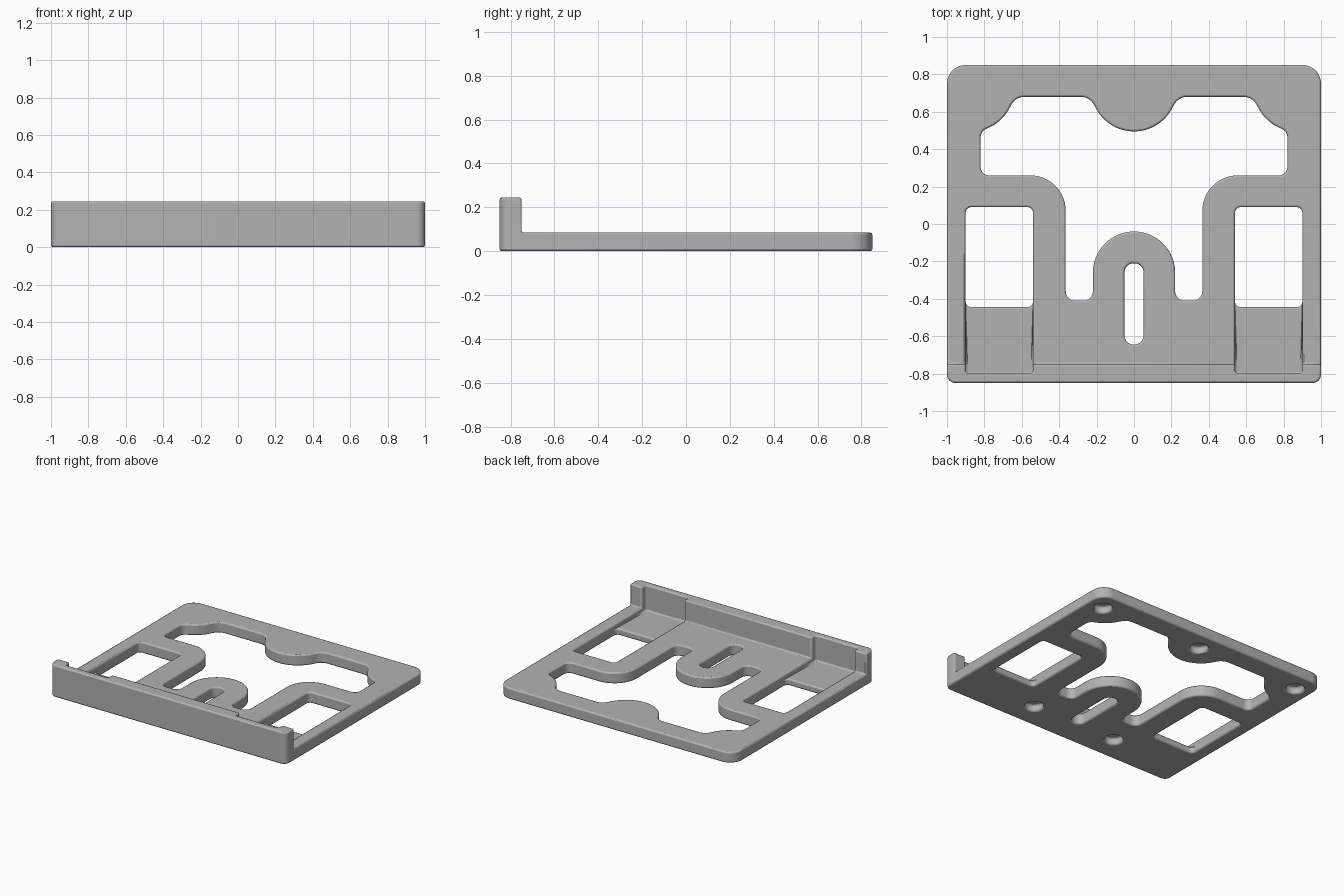
import bpy, bmesh
from math import cos, sin, radians, tan, pi
from mathutils import Vector

cube = bpy.data.objects.get("Cube")
if cube:
    bpy.data.objects.remove(cube, do_unlink=True)

THICK, WALL_TOP, FLOOR = 0.085, 0.245, 0.05

grey = bpy.data.materials.new("matte grey")
grey.use_nodes = True
grey.diffuse_color = (0.45, 0.45, 0.45, 1)
grey.node_tree.nodes["Principled BSDF"].inputs["Base Color"].default_value = (0.45, 0.45, 0.45, 1)


def arc(cx, cy, r, a0, a1, n=12):
    """Points on an arc, each with no corner rounding."""
    angles = [radians(a0 + (a1 - a0) * i / n) for i in range(n + 1)]
    return [(cx + r * cos(a), cy + r * sin(a), 0) for a in angles]


def rounded(corners):
    """Round each (x, y, radius) corner of a closed outline."""
    pts = []
    for i, (x, y, r) in enumerate(corners):
        p = Vector((x, y))
        if r == 0:
            pts.append(p)
            continue
        a = (Vector(corners[i - 1][:2]) - p).normalized()
        b = (Vector(corners[(i + 1) % len(corners)][:2]) - p).normalized()
        half = a.angle(b) / 2
        centre = p + (a + b).normalized() * (r / sin(half))
        start = p + a * (r / tan(half)) - centre
        end = p + b * (r / tan(half)) - centre
        n = max(3, round((pi - 2 * half) * 8))
        sweep = start.angle_signed(end)
        for k in range(n + 1):
            t = -sweep * k / n
            pts.append(centre + Vector((start.x * cos(t) - start.y * sin(t),
                                        start.x * sin(t) + start.y * cos(t))))
    return pts


def box(x0, x1, y0, y1, r_front=0, r_back=0):
    return rounded([(x0, y0, r_front), (x1, y0, r_front), (x1, y1, r_back), (x0, y1, r_back)])


def prism(name, pts, z0, z1):
    """Extrude an outline straight up into a solid."""
    bm = bmesh.new()
    face = bm.faces.new([bm.verts.new((p[0], p[1], z0)) for p in pts])
    top = bmesh.ops.extrude_face_region(bm, geom=[face])["geom"]
    bmesh.ops.translate(bm, vec=(0, 0, z1 - z0),
                        verts=[v for v in top if isinstance(v, bmesh.types.BMVert)])
    bmesh.ops.remove_doubles(bm, verts=bm.verts[:], dist=0.0005)
    bmesh.ops.recalc_face_normals(bm, faces=bm.faces[:])
    mesh = bpy.data.meshes.new(name)
    bm.to_mesh(mesh)
    bm.free()
    ob = bpy.data.objects.new(name, mesh)
    bpy.context.collection.objects.link(ob)
    return ob


# Full-height blank
body = prism("bracket_plate", box(-1, 1, -0.85, 0.85, 0.045, 0.1), 0, WALL_TOP)
body.data.materials.append(grey)

# Space behind the front wall
cutters = [prism("upper_space", box(-2, 2, -0.75, 2), THICK, 1)]

# Large central opening: right half outline, then its mirror image
half = arc(0, 0.725, 0.23, -90, -28)
half += [(0.237, 0.68, 0.08), (0.633, 0.68, 0.08)]
half += arc(0.87, 0.725, 0.23, 208, 245)
half += [(0.82, 0.495, 0.05), (0.82, 0.26, 0.045), (0.365, 0.26, 0.19),
         (0.365, -0.41, 0.05), (0.22, -0.41, 0.05), (0.22, -0.04, 0.2199), (0, -0.04, 0)]
outline = half + [(-x, y, r) for x, y, r in reversed(half[1:-1])]
cutters.append(prism("central_opening", rounded(outline), -1, 1))

# Centre slot
cutters.append(prism("centre_slot", box(-0.052, 0.052, -0.645, -0.21, 0.0515, 0.0515), -1, 1))

# Side windows with a shallow recess running into the wall
for side in (-1, 1):
    x0, x1 = sorted((0.54 * side, 0.9 * side))
    cutters.append(prism("side_recess", box(x0, x1, -0.8, 0.09, 0.02, 0.03), FLOOR, 1))
    cutters.append(prism("side_window", box(x0, x1, -0.445, 0.09, 0.03, 0.03), -1, FLOOR + 0.01))

# Blind holes in the underside
for x, y in ((-0.87, 0.7), (0, 0.7), (0.87, 0.7), (-0.36, -0.65), (0.36, -0.65)):
    cutters.append(prism("underside_hole", [p[:2] for p in arc(x, y, 0.065, 0, 345, 23)], -1, 0.05))

# Cut everything, then tidy and soften the edges
for cutter in cutters:
    mod = body.modifiers.new("cut", 'BOOLEAN')
    mod.object, mod.operation, mod.solver = cutter, 'DIFFERENCE', 'EXACT'
bpy.context.view_layer.update()
body.data = bpy.data.meshes.new_from_object(body.evaluated_get(bpy.context.evaluated_depsgraph_get()))
body.modifiers.clear()
for cutter in cutters:
    bpy.data.objects.remove(cutter, do_unlink=True)

bm = bmesh.new()
bm.from_mesh(body.data)
bmesh.ops.remove_doubles(bm, verts=bm.verts[:], dist=0.0005)
bmesh.ops.dissolve_limit(bm, angle_limit=radians(0.5), verts=bm.verts[:], edges=bm.edges[:])
bm.to_mesh(body.data)
bm.free()

bevel = body.modifiers.new("soft_edges", 'BEVEL')
bevel.width, bevel.segments = 0.01, 2
bevel.limit_method, bevel.angle_limit = 'ANGLE', radians(50)
bevel.use_clamp_overlap = False

bpy.ops.object.select_all(action='DESELECT')
body.select_set(True)
bpy.context.view_layer.objects.active = body
bpy.ops.object.shade_smooth_by_angle(angle=radians(35))
